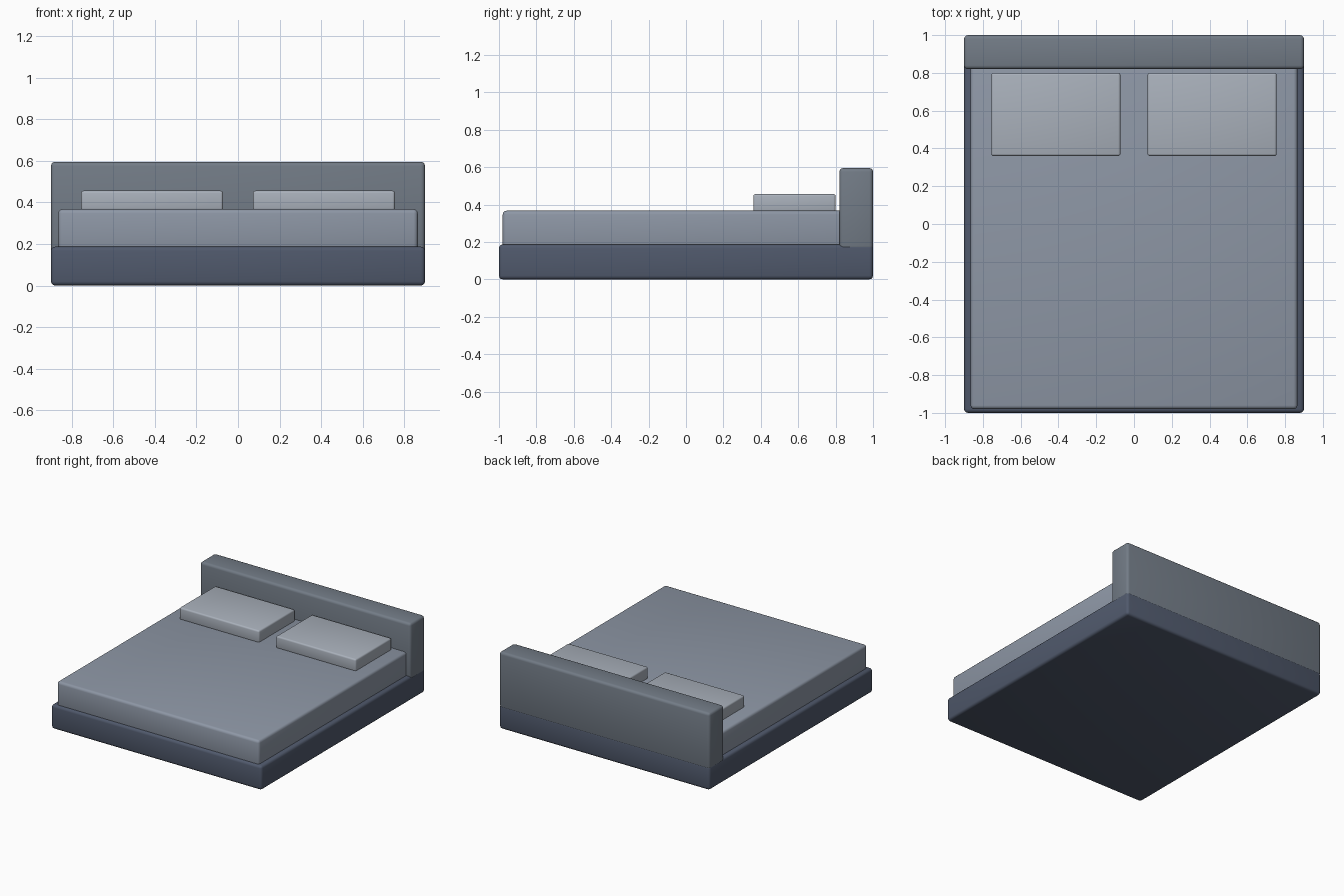
import bpy

if "Cube" in bpy.data.objects:
    bpy.data.objects.remove(bpy.data.objects["Cube"])


def material(name, rgb):
    m = bpy.data.materials.new(name)
    m.diffuse_color = (*rgb, 1)
    m.use_nodes = True
    m.node_tree.nodes["Principled BSDF"].inputs["Base Color"].default_value = m.diffuse_color
    return m


def rounded_box(name, x, y, z, bevel, mat):
    """Box spanning the (min, max) ranges, with rounded edges."""
    spans = (x, y, z)
    bpy.ops.mesh.primitive_cube_add(size=1, location=[(a + b) / 2 for a, b in spans])
    ob = bpy.context.object
    ob.name = name
    ob.scale = [b - a for a, b in spans]
    bpy.ops.object.transform_apply(location=False, rotation=False, scale=True)
    ob.data.materials.append(mat)
    mod = ob.modifiers.new("rounded_edges", 'BEVEL')
    mod.width = bevel
    mod.segments = 3
    bpy.ops.object.modifier_apply(modifier=mod.name)
    bpy.ops.object.shade_smooth_by_angle()
    return ob


frame_mat = material("dark_frame", (0.08, 0.10, 0.15))
head_mat = material("headboard_fabric", (0.17, 0.20, 0.24))
mattress_mat = material("mattress_fabric", (0.27, 0.31, 0.38))
pillow_mat = material("pillow_fabric", (0.40, 0.44, 0.50))

# Bed base
rounded_box("bed_base", (-0.9, 0.9), (-1, 1), (0, 0.187), 0.02, frame_mat)

# Headboard, sunk slightly into the base
rounded_box("headboard", (-0.9, 0.9), (0.82, 1), (0.158, 0.595), 0.02, head_mat)

# Mattress, tucked into base and headboard
rounded_box("mattress", (-0.865, 0.865), (-0.98, 0.85), (0.165, 0.367), 0.02, mattress_mat)

# Pair of pillows
for side, s in (("left", -1), ("right", 1)):
    x = sorted((s * 0.072, s * 0.755))
    rounded_box(f"pillow_{side}", x, (0.36, 0.8), (0.36, 0.456), 0.012, pillow_mat)
